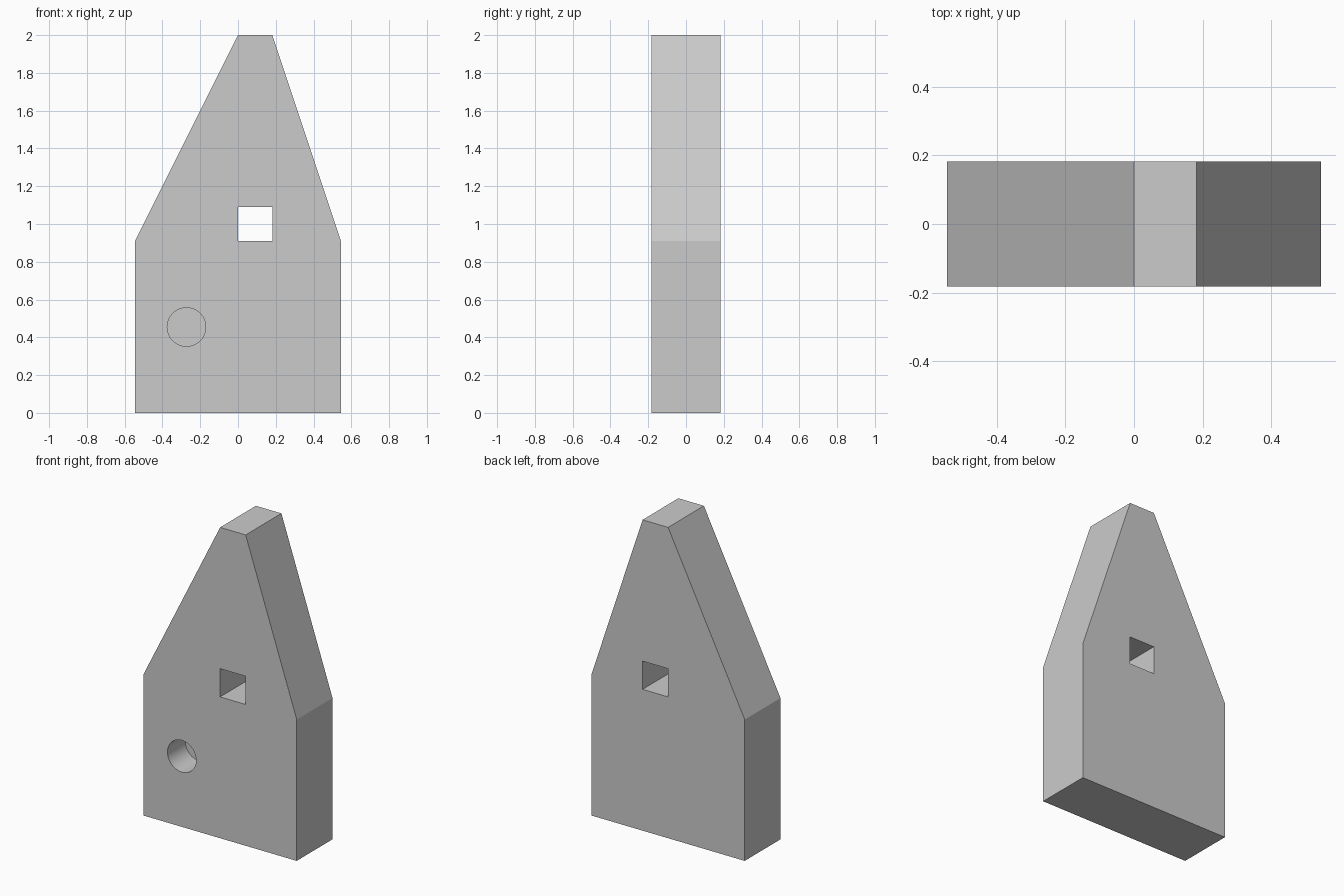
import bpy, bmesh
from math import radians
from mathutils import Matrix

if "Cube" in bpy.data.objects:
    bpy.data.objects.remove(bpy.data.objects["Cube"])

U = 2 / 11          # model unit
D = U               # half thickness


def add_object(name, bm):
    bmesh.ops.recalc_face_normals(bm, faces=bm.faces)
    mesh = bpy.data.meshes.new(name)
    bm.to_mesh(mesh)
    bm.free()
    obj = bpy.data.objects.new(name, mesh)
    bpy.context.collection.objects.link(obj)
    return obj


def prism(name, profile, y0, y1):
    """Extrude an x-z profile from y0 to y1."""
    bm = bmesh.new()
    face = bm.faces.new([bm.verts.new((x, y0, z)) for x, z in profile])
    ext = bmesh.ops.extrude_face_region(bm, geom=[face])
    verts = [v for v in ext["geom"] if isinstance(v, bmesh.types.BMVert)]
    bmesh.ops.translate(bm, verts=verts, vec=(0, y1 - y0, 0))
    return add_object(name, bm)


def cut(target, cutter):
    mod = target.modifiers.new(cutter.name, 'BOOLEAN')
    mod.operation = 'DIFFERENCE'
    mod.solver = 'EXACT'
    mod.object = cutter
    cutter.hide_render = True
    cutter.hide_set(True)


# Plate with an off-centre tapered top
plate = prism("plate", [(-3 * U, 0), (3 * U, 0), (3 * U, 5 * U),
                        (U, 2), (0, 2), (-3 * U, 5 * U)], -D, D)

# Square window, right through
window = prism("window_cutter", [(0, 5 * U), (U, 5 * U), (U, 6 * U), (0, 6 * U)],
               -2 * D, 2 * D)
cut(plate, window)

# Round blind hole in the front, half the thickness deep
bm = bmesh.new()
depth = 2 * D
bmesh.ops.create_cone(bm, cap_ends=True, segments=64, radius1=0.102,
                      radius2=0.102, depth=depth)
bmesh.ops.transform(bm, verts=bm.verts,
                    matrix=Matrix.Translation((-1.5 * U, -depth / 2, 2.5 * U))
                    @ Matrix.Rotation(radians(90), 4, 'X'))
for f in bm.faces:
    f.smooth = len(f.verts) == 4
cut(plate, add_object("round_hole_cutter", bm))
